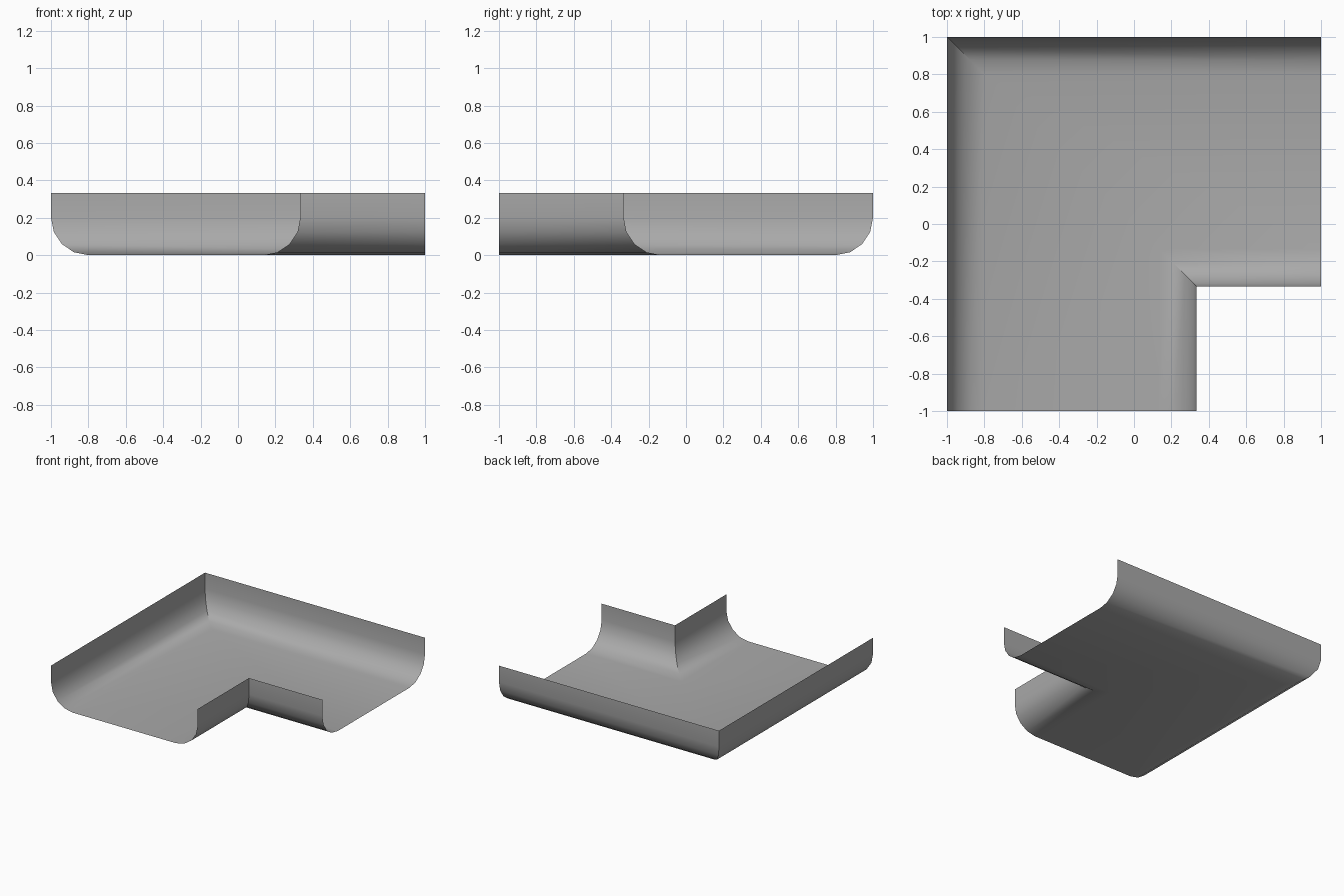
import bpy
import bmesh
from math import sin, cos, pi

cube = bpy.data.objects.get("Cube")
if cube:
    bpy.data.objects.remove(cube, do_unlink=True)

WIDTH = 4 / 3      # channel width
HEIGHT = 1 / 3     # wall height
RADIUS = 0.2       # rounding between wall and floor
STEPS = 4          # segments per rounding

# One material for the whole channel
grey = bpy.data.materials.new("plain grey")
grey.use_nodes = True
colour = (0.4, 0.4, 0.4, 1)
grey.diffuse_color = colour
grey.node_tree.nodes["Principled BSDF"].inputs["Base Color"].default_value = colour

# Cross-section: wall, rounding, floor, then its mirror image
half = [(0, HEIGHT)]
for i in range(STEPS + 1):
    a = i / STEPS * pi / 2
    half.append((RADIUS * (1 - cos(a)), RADIUS * (1 - sin(a))))
profile = half + [(WIDTH - u, z) for u, z in reversed(half)]

# Sweep the section round the mitred corner, from the front end to the left end
bm = bmesh.new()
rows = []
for u, z in profile:
    path = [(u - 1, -1, z), (u - 1, 1 - u, z), (1, 1 - u, z)]
    rows.append([bm.verts.new(p) for p in path])
for a, b in zip(rows, rows[1:]):
    for k in range(2):
        bm.faces.new((a[k], b[k], b[k + 1], a[k + 1]))

mesh = bpy.data.meshes.new("corner_channel")
bm.to_mesh(mesh)
bm.free()
mesh.materials.append(grey)
channel = bpy.data.objects.new("corner_channel", mesh)
bpy.context.collection.objects.link(channel)

# Smooth roundings, sharp mitres
bpy.ops.object.select_all(action="DESELECT")
channel.select_set(True)
bpy.context.view_layer.objects.active = channel
bpy.ops.object.shade_smooth_by_angle(angle=pi / 6)
